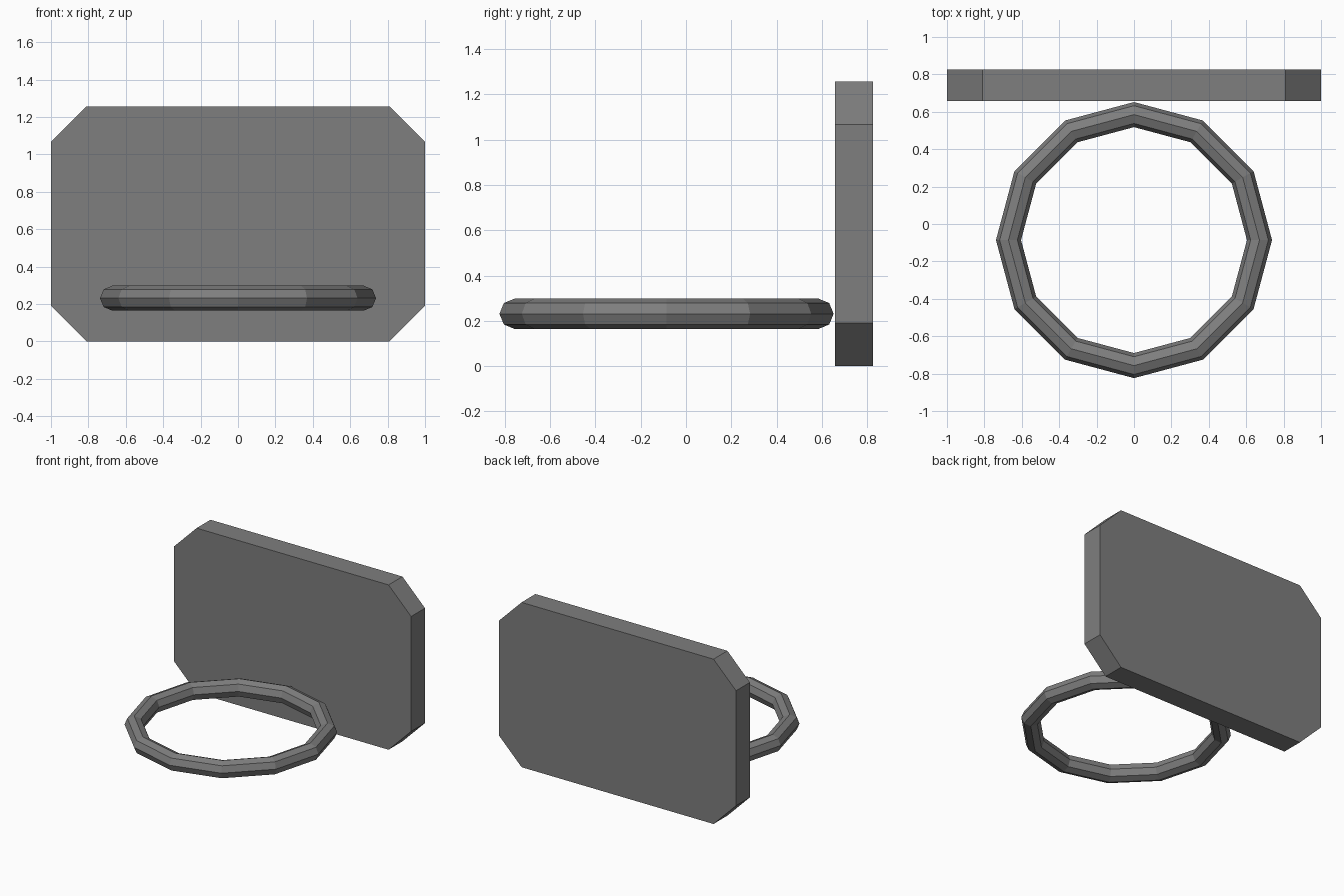
import bpy, bmesh

if "Cube" in bpy.data.objects:
    bpy.data.objects.remove(bpy.data.objects["Cube"])

# Dark grey shared by both parts
dark = bpy.data.materials.new("dark_grey")
dark.diffuse_color = (0.21, 0.21, 0.21, 1)
dark.use_nodes = True
dark.node_tree.nodes["Principled BSDF"].inputs["Base Color"].default_value = dark.diffuse_color

# Backboard: rectangle with cut corners, extruded along y
W, H, C = 1.0, 1.257, 0.19
Y0, Y1 = 0.658, 0.825
half = [(W - C, 0), (W, C), (W, H - C), (W - C, H)]
outline = half + [(-x, z) for x, z in reversed(half)]

bm = bmesh.new()
face = bm.faces.new([bm.verts.new((x, Y0, z)) for x, z in outline])
ext = bmesh.ops.extrude_face_region(bm, geom=[face])
moved = [v for v in ext["geom"] if isinstance(v, bmesh.types.BMVert)]
bmesh.ops.translate(bm, verts=moved, vec=(0, Y1 - Y0, 0))
# Keep the front face so the slab is closed
if not face.is_valid:
    bmesh.ops.holes_fill(bm, edges=bm.edges)
bmesh.ops.recalc_face_normals(bm, faces=bm.faces)
mesh = bpy.data.meshes.new("backboard")
bm.to_mesh(mesh)
bm.free()
mesh.materials.append(dark)
bpy.context.collection.objects.link(bpy.data.objects.new("backboard", mesh))

# Rim: low-poly ring with an octagonal section
bpy.ops.mesh.primitive_torus_add(
    major_segments=12, minor_segments=8,
    major_radius=0.671, minor_radius=0.067,
    location=(0, -0.086, 0.231))
rim = bpy.context.object
rim.name = "rim"
rim.data.materials.append(dark)
bpy.ops.object.shade_flat()
